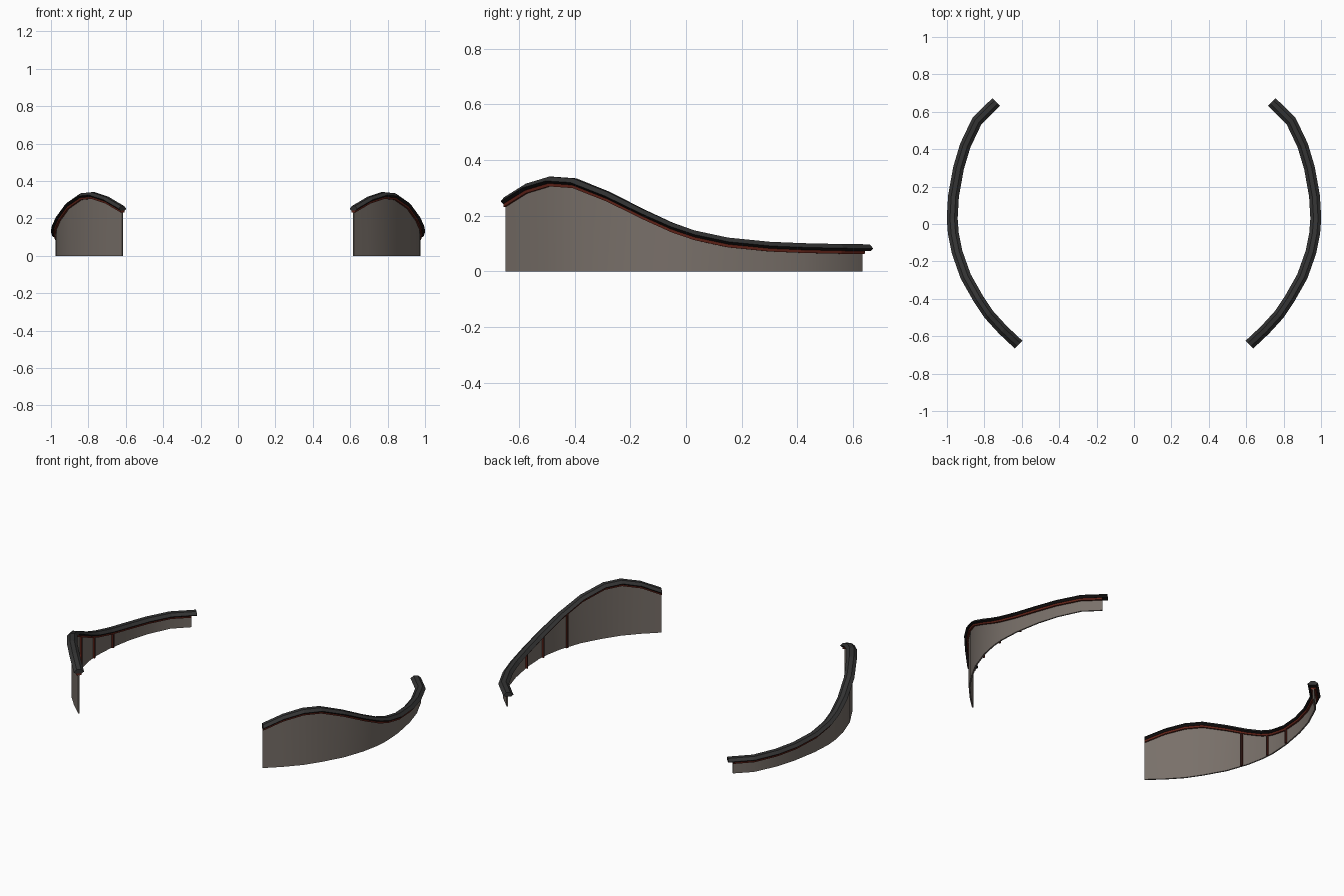
import bpy, bmesh
from mathutils import Vector

if "Cube" in bpy.data.objects:
    bpy.data.objects.remove(bpy.data.objects["Cube"])

def mat(name, c):
    m = bpy.data.materials.new(name)
    m.diffuse_color = (*c, 1)
    m.use_nodes = True
    m.node_tree.nodes["Principled BSDF"].inputs["Base Color"].default_value = m.diffuse_color
    return m

GREY = mat("taupe panel", (0.19, 0.162, 0.142))
RAIL = mat("charcoal", (0.032, 0.032, 0.032))
BLACK = mat("black", (0.010, 0.008, 0.008))
RED = mat("dark red", (0.13, 0.018, 0.010))

# centre line of the right-hand barrier: x, y, top height
PATH = [(.617, -.645, .266), (.70, -.567, .315), (.775, -.485, .340), (.832, -.40, .334),
        (.90, -.28, .286), (.946, -.15, .221), (.966, -.05, .175), (.972, .03, .147),
        (.965, .15, .121), (.938, .30, .106), (.902, .42, .101), (.84, .55, .098),
        (.737, .652, .097)]

def frames(path):
    """Point and mitred outward direction at every path point."""
    pts = [Vector(p) for p in path]
    out = []
    for i, p in enumerate(pts):
        segs = []
        if i > 0:
            segs.append((p - pts[i - 1]).xy.normalized())
        if i < len(pts) - 1:
            segs.append((pts[i + 1] - p).xy.normalized())
        t = sum(segs, Vector((0, 0))).normalized()
        out.append((p, Vector((t.y, -t.x, 0)) / max(0.5, t.dot(segs[0]))))
    return out

def finish(name, bm, mats):
    bmesh.ops.recalc_face_normals(bm, faces=bm.faces)
    me = bpy.data.meshes.new(name)
    bm.to_mesh(me)
    bm.free()
    ob = bpy.data.objects.new(name, me)
    bpy.context.collection.objects.link(ob)
    for m in mats:
        me.materials.append(m)
    ob.modifiers.new("Mirror", 'MIRROR')
    return ob

def sweep(name, profile, mats, path=PATH, idx=None):
    """Sweep a closed profile(top) -> [(offset, z)] along the path."""
    bm = bmesh.new()
    rings = [[bm.verts.new((p.x + n.x * o, p.y + n.y * o, z)) for o, z in profile(p.z)]
             for p, n in frames(path)]
    k = len(rings[0])
    for a, b in zip(rings, rings[1:]):
        for j in range(k):
            f = bm.faces.new((a[j], a[(j + 1) % k], b[(j + 1) % k], b[j]))
            f.material_index = idx[j] if idx else 0
    bm.faces.new(rings[0])
    bm.faces.new(rings[-1])
    return finish(name, bm, mats)

# padded top rail: charcoal upper faces, black lower faces
sweep("top_rail", lambda t: [(-.029, t - .015), (-.012, t), (.012, t), (.029, t - .015),
                             (.017, t - .024), (-.017, t - .024)],
      [RAIL, BLACK], idx=[0, 0, 0, 1, 1, 1])

# red trim strip under the rail
wall_path = PATH[:-1] + [(.757, .632, .097)]
sweep("trim_strip", lambda t: [(-.016, t - .0235), (.016, t - .0235), (.014, t - .035),
                               (-.014, t - .035)], [RED], path=wall_path)

# thin curved wall standing on the ground
wall = sweep("wall_panel", lambda t: [(-.004, 0), (-.004, t - .03), (.004, t - .03), (.004, 0)],
             [GREY], path=wall_path)
bpy.context.view_layer.objects.active = wall
wall.select_set(True)
bpy.ops.object.shade_smooth_by_angle(angle=0.6)

# upright ribs on the inner face
def at_y(y):
    for a, b in zip(PATH, PATH[1:]):
        if a[1] <= y <= b[1]:
            a, b = Vector(a), Vector(b)
            t = (b - a).normalized()
            return a.lerp(b, (y - a.y) / (b.y - a.y)), Vector((t.x, t.y, 0)).normalized()

def ribs(name, width, depth, material):
    bm = bmesh.new()
    for y in (-.185, -.005, .165):
        p, t = at_y(y)
        n = Vector((t.y, -t.x, 0))
        lo, hi = [], []
        for u, v in ((-1, 0), (1, 0), (1, 1), (-1, 1)):
            q = p + t * (u * width / 2) - n * (.003 + v * depth)
            lo.append(bm.verts.new((q.x, q.y, 0)))
            hi.append(bm.verts.new((q.x, q.y, p.z - .028)))
        bm.faces.new(lo)
        bm.faces.new(hi)
        for j in range(4):
            bm.faces.new((lo[j], lo[(j + 1) % 4], hi[(j + 1) % 4], hi[j]))
    finish(name, bm, [material])

ribs("rib", .012, .010, RED)
ribs("rib_black_face", .005, .011, BLACK)
